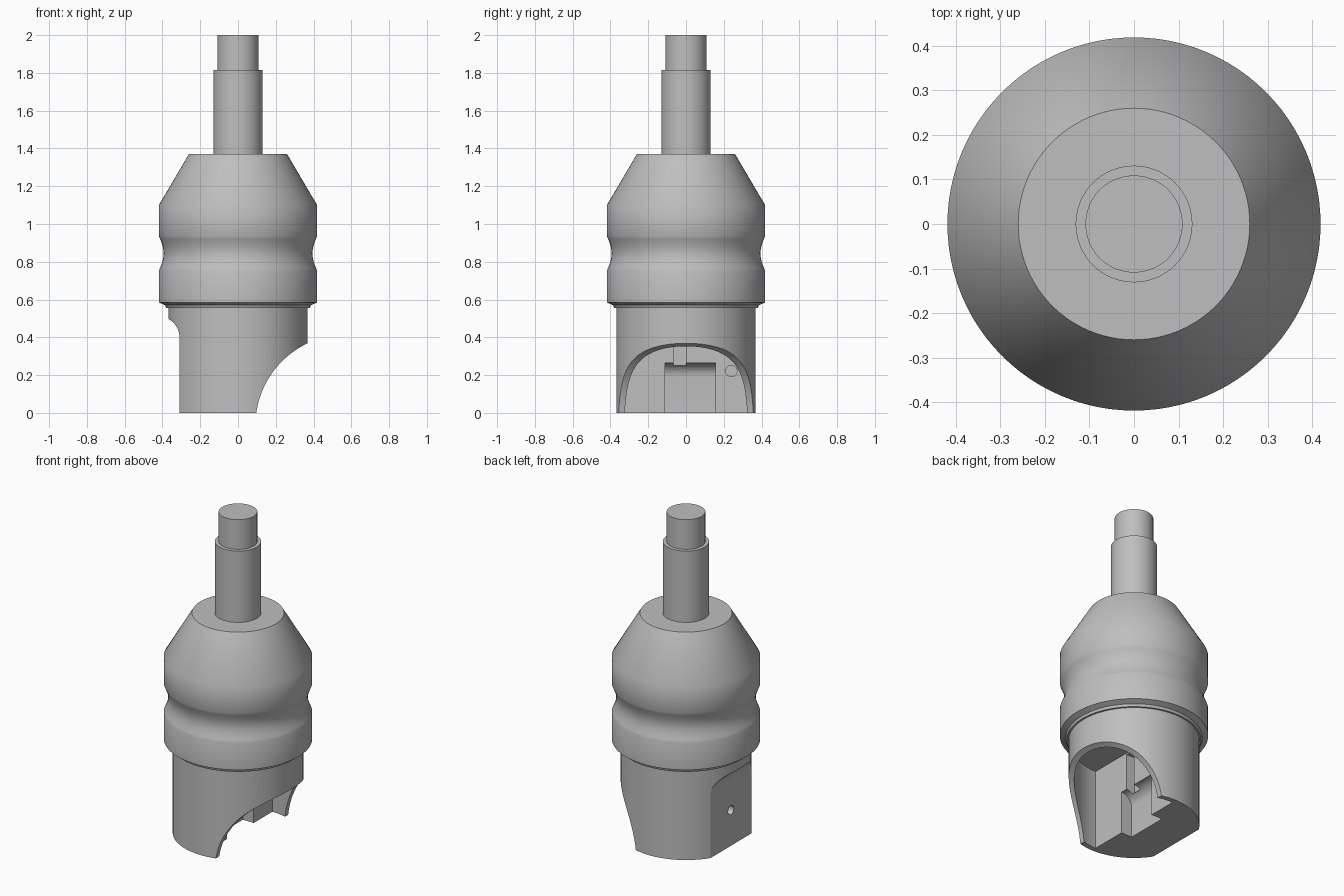
import bpy, bmesh
from math import sin, cos, pi, radians

cube = bpy.data.objects.get("Cube")
if cube:
    bpy.data.objects.remove(cube, do_unlink=True)

SIDES = 96

metal = bpy.data.materials.new("plain grey metal")
metal.use_nodes = True
GREY = (0.52, 0.52, 0.52, 1)
metal.diffuse_color = GREY
metal.node_tree.nodes["Principled BSDF"].inputs["Base Color"].default_value = GREY


def finish(name, bm):
    bmesh.ops.recalc_face_normals(bm, faces=bm.faces[:])
    mesh = bpy.data.meshes.new(name)
    bm.to_mesh(mesh)
    bm.free()
    mesh.materials.append(metal)
    ob = bpy.data.objects.new(name, mesh)
    bpy.context.collection.objects.link(ob)
    return ob


def lathe(name, profile):
    """Closed solid of revolution from (radius, height) pairs."""
    bm = bmesh.new()
    rings = [[bm.verts.new((r * cos(2 * pi * i / SIDES), r * sin(2 * pi * i / SIDES), z))
              for i in range(SIDES)] for r, z in profile]
    for low, high in zip(rings, rings[1:]):
        for i in range(SIDES):
            j = (i + 1) % SIDES
            bm.faces.new((low[i], low[j], high[j], high[i]))
    bm.faces.new(rings[0][::-1])
    bm.faces.new(rings[-1])
    return finish(name, bm)


def prism(name, outline, axis, start, end):
    """Outline in the plane across the axis, extruded along it."""
    place = {"x": lambda a, b, t: (t, a, b),
             "y": lambda a, b, t: (a, t, b),
             "z": lambda a, b, t: (a, b, t)}[axis]
    bm = bmesh.new()
    near, far = [[bm.verts.new(place(a, b, t)) for a, b in outline] for t in (start, end)]
    bm.faces.new(near)
    bm.faces.new(far)
    for i in range(len(near)):
        j = (i + 1) % len(near)
        bm.faces.new((near[i], near[j], far[j], far[i]))
    return finish(name, bm)


def arc(a, b, radius, first, last, steps):
    return [(a + radius * cos(radians(first + (last - first) * i / steps)),
             b + radius * sin(radians(first + (last - first) * i / steps)))
            for i in range(steps + 1)]


def circle(a, b, radius, steps):
    return arc(a, b, radius, 0, 360, steps)[:-1]


def rectangle(a0, a1, b0, b1):
    return [(a0, b0), (a1, b0), (a1, b1), (a0, b1)]


def activate(ob):
    bpy.ops.object.select_all(action="DESELECT")
    ob.select_set(True)
    bpy.context.view_layer.objects.active = ob


def cut(ob, cutter):
    cutter.hide_render = True
    mod = ob.modifiers.new("cut", "BOOLEAN")
    mod.operation = "DIFFERENCE"
    mod.solver = "EXACT"
    mod.object = cutter
    activate(ob)
    bpy.ops.object.modifier_apply(modifier=mod.name)
    bpy.data.objects.remove(cutter, do_unlink=True)


def smooth(ob, angle):
    activate(ob)
    bpy.ops.object.shade_smooth_by_angle(angle=radians(angle))


# Lower housing: a cylinder with a hollow half and a flat on the other side
housing = lathe("lower_housing", [(0.369, 0), (0.369, 0.62)])
cut(housing, prism("cavity_cutter", arc(0, 0, 0.338, -90, 90, 48), "z", -0.1, 0.5))
cut(housing, prism("scoop_cutter", circle(0.573, -0.067, 0.481, 128), "y", -0.6, 0.6))
cut(housing, prism("flat_cutter",
                   [(-0.6, -0.1), (-0.31, -0.1)] + arc(-0.42, 0.4, 0.11, 0, 90, 16)
                   + [(-0.6, 0.51)], "y", -0.6, 0.6))

# Recess with a rounded ceiling, groove above it, and two blind holes
cut(housing, prism("recess_cutter",
                   [(0.05, -0.1), (-0.075, -0.1)] + arc(0, 0.19, 0.075, 180, 90, 12)
                   + [(0.05, 0.265)], "y", -0.11, 0.155))
cut(housing, prism("groove_cutter", rectangle(-0.065, 0, 0.25, 0.49), "x", -0.06, 0.05))
cut(housing, prism("inner_hole_cutter", circle(0.24, 0.222, 0.03, 24), "x", -0.1, 0.05))
cut(housing, prism("outer_hole_cutter", circle(0, 0.222, 0.028, 24), "x", -0.4, -0.2))
smooth(housing, 30)

# Grip collar: chamfered lip, finger groove and conical shoulder
groove = [(0.419 - 0.025 * sin(pi * i / 12), 0.752 + 0.185 * i / 12) for i in range(13)]
collar = lathe("grip_collar",
               [(0.38, 0.555), (0.386, 0.57), (0.404, 0.578), (0.419, 0.585)]
               + groove + [(0.419, 1.1), (0.26, 1.37)])
smooth(collar, 35)

# Stepped shaft
shaft = lathe("shaft", [(0.131, 1.35), (0.131, 1.815), (0.109, 1.815), (0.109, 2)])
smooth(shaft, 30)
